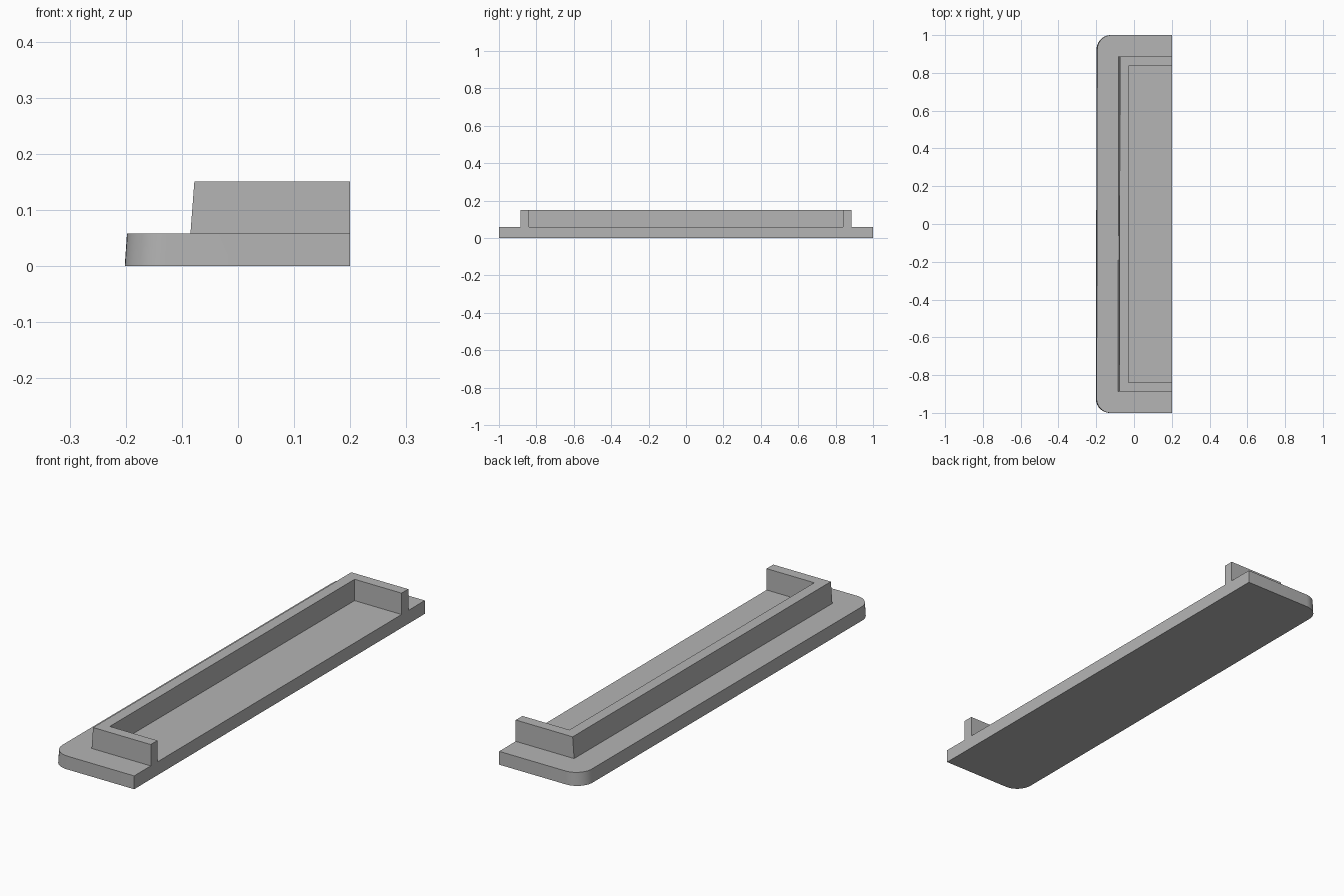
import bpy, bmesh, math

cube = bpy.data.objects.get("Cube")
if cube:
    bpy.data.objects.remove(cube, do_unlink=True)

# One plain grey for the whole model
grey = bpy.data.materials.new("plain grey")
grey.use_nodes = True
colour = (0.46, 0.46, 0.46, 1)
grey.diffuse_color = colour
grey.node_tree.nodes["Principled BSDF"].inputs["Base Color"].default_value = colour

CUT = 0.2        # flat open side of the part
BASE_TOP = 0.058
RIM_TOP = 0.151


def prism(name, bottom, top, z0, z1):
    """Solid between two matching outlines at heights z0 and z1."""
    bm = bmesh.new()
    low = [bm.verts.new((x, y, z0)) for x, y in bottom]
    high = [bm.verts.new((x, y, z1)) for x, y in top]
    bm.faces.new(low)
    bm.faces.new(high)
    n = len(low)
    for i in range(n):
        j = (i + 1) % n
        bm.faces.new((low[i], low[j], high[j], high[i]))
    bmesh.ops.recalc_face_normals(bm, faces=bm.faces)
    mesh = bpy.data.meshes.new(name)
    bm.to_mesh(mesh)
    bm.free()
    mesh.materials.append(grey)
    obj = bpy.data.objects.new(name, mesh)
    bpy.context.collection.objects.link(obj)
    bpy.ops.object.select_all(action='DESELECT')
    obj.select_set(True)
    bpy.context.view_layer.objects.active = obj
    bpy.ops.object.shade_smooth_by_angle(angle=math.radians(30))
    return obj


def skew(x, y):
    """The long side runs very slightly out of parallel."""
    return x + 0.002 * y


def base_outline(left, radius=0.075, steps=10):
    """Slab with two rounded corners on its long outer side."""
    points = [(CUT, -1), (CUT, 1)]
    for side in (1, -1):
        arc = []
        for i in range(steps + 1):
            a = math.pi / 2 * i / steps
            y = side * (1 - radius + radius * math.cos(a))
            arc.append((skew(left + radius - radius * math.sin(a), y), y))
        points += arc if side == 1 else arc[::-1]
    return points


def rim_outline(left, inner=-0.028, outer_y=0.886, inner_y=0.84):
    """Three-sided wall, open toward the flat side."""
    return [(CUT, -outer_y), (CUT, -inner_y),
            (skew(inner, -inner_y), -inner_y), (skew(inner, inner_y), inner_y),
            (CUT, inner_y), (CUT, outer_y),
            (skew(left, outer_y), outer_y), (skew(left, -outer_y), -outer_y)]


# Base slab and raised rim, both with a slightly leaning long side
prism("base_plate", base_outline(-0.2), base_outline(-0.196), 0, BASE_TOP)
prism("raised_rim", rim_outline(-0.083), rim_outline(-0.076), BASE_TOP, RIM_TOP)
